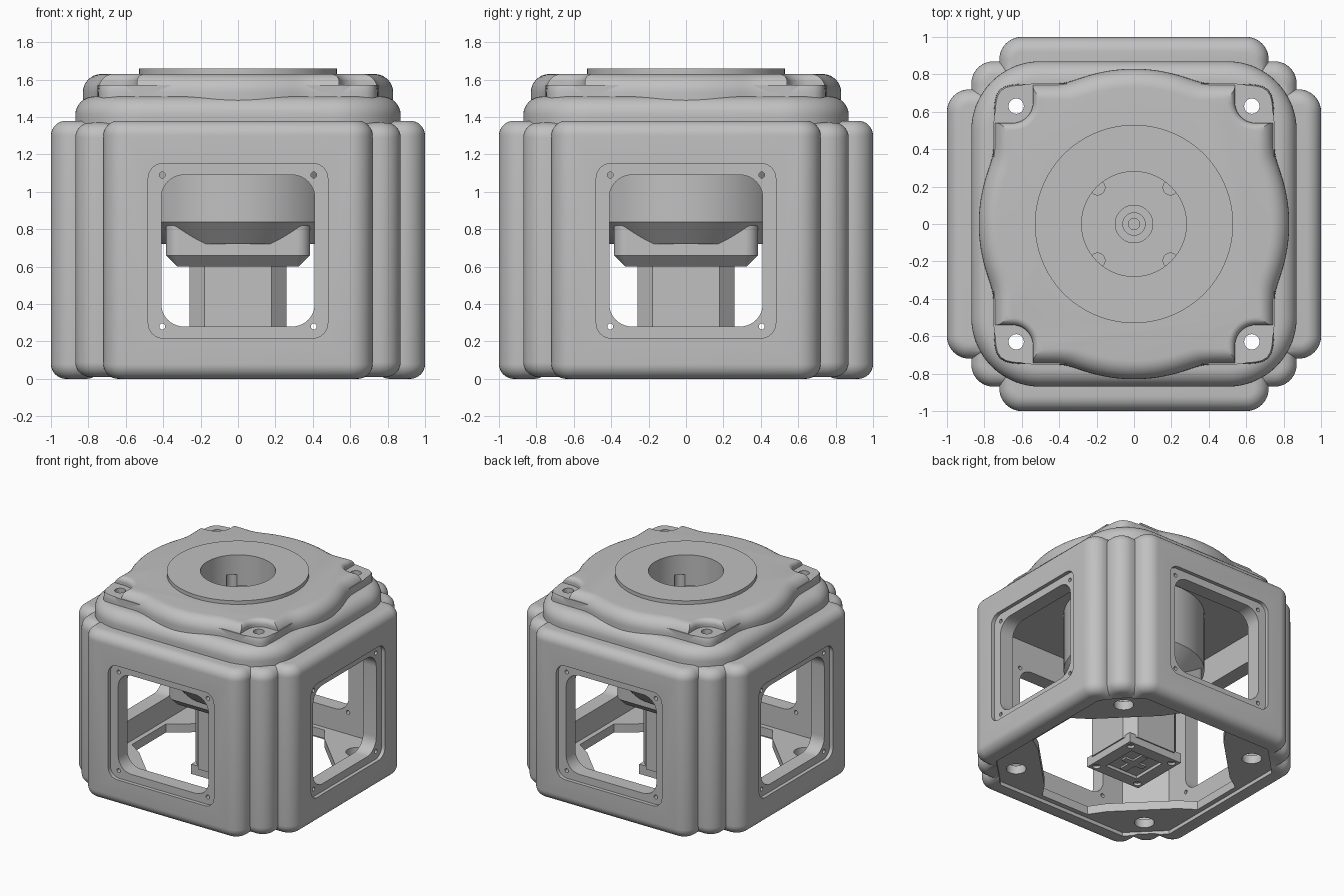
import bpy, bmesh, math
from mathutils import Matrix, Vector

cube = bpy.data.objects.get("Cube")
if cube:
    bpy.data.objects.remove(cube, do_unlink=True)

grey = bpy.data.materials.new("light grey")
grey.use_nodes = True
grey.diffuse_color = (0.53, 0.53, 0.53, 1)
grey.node_tree.nodes["Principled BSDF"].inputs["Base Color"].default_value = (0.53, 0.53, 0.53, 1)


def make(name, bm):
    bmesh.ops.recalc_face_normals(bm, faces=bm.faces)
    me = bpy.data.meshes.new(name)
    bm.to_mesh(me)
    bm.free()
    me.materials.append(grey)
    ob = bpy.data.objects.new(name, me)
    bpy.context.collection.objects.link(ob)
    return ob


def select(ob):
    bpy.ops.object.select_all(action='DESELECT')
    ob.select_set(True)
    bpy.context.view_layer.objects.active = ob


def smooth(ob, angle=32):
    select(ob)
    bpy.ops.object.shade_smooth_by_angle(angle=math.radians(angle))


def boolean(ob, cutter, op='DIFFERENCE', keep=False):
    mod = ob.modifiers.new("cut", 'BOOLEAN')
    mod.operation, mod.solver, mod.object = op, 'EXACT', cutter
    select(ob)
    bpy.ops.object.modifier_apply(modifier=mod.name)
    if not keep:
        bpy.data.objects.remove(cutter, do_unlink=True)


def loft(name, rings):
    """Skin a closed stack of equal-length point rings."""
    bm = bmesh.new()
    loops = [[bm.verts.new(p) for p in ring] for ring in rings]
    n = len(loops[0])
    for a, b in zip(loops, loops[1:]):
        for i in range(n):
            bm.faces.new((a[i], a[(i + 1) % n], b[(i + 1) % n], b[i]))
    bm.faces.new(loops[0][::-1])
    bm.faces.new(loops[-1])
    return make(name, bm)


def prism(name, outline, z0, z1):
    return loft(name, [[(x, y, z) for x, y in outline] for z in (z0, z1)])


def rounded(w, h, r, n=10):
    """Outline of a rounded rectangle with half sizes w and h."""
    pts = []
    for k, (sx, sy) in enumerate(((1, 1), (-1, 1), (-1, -1), (1, -1))):
        for i in range(n + 1):
            a = math.pi / 2 * (k + i / n)
            pts.append((sx * (w - r) + r * math.cos(a), sy * (h - r) + r * math.sin(a)))
    return pts


def four_fold(points):
    out = []
    for k in range(4):
        for x, y in points:
            v = Matrix.Rotation(k * math.pi / 2, 2) @ Vector((x, y))
            out.append((v.x, v.y))
    return out


STEPS = [math.pi / 2 * i / 8 for i in range(9)]


def fillet(z0, z1, r):
    """Pairs of height and inset for a rounded top edge."""
    return [(z0, 0)] + [(z1 - r + r * math.sin(a), r - r * math.cos(a)) for a in STEPS]


def soft_block(name, w, h, z0, z1, r=0.12, f=0.08):
    """Rounded block with softened top and bottom edges."""
    top = fillet(z0 + f, z1, f)[1:]
    layers = [(z0 + z1 - z, d) for z, d in reversed(top)] + top
    return loft(name, [[(x, y, z) for x, y in rounded(w - d, h - d, r - d)] for z, d in layers])


def cylinders(name, spots, z0, z1, segments=32):
    """Upright cylinders; each spot is x, y, radius."""
    bm = bmesh.new()
    for x, y, r in spots:
        bmesh.ops.create_cone(bm, cap_ends=True, segments=segments, radius1=r, radius2=r, depth=z1 - z0,
                              matrix=Matrix.Translation((x, y, (z0 + z1) / 2)))
    return make(name, bm)


def corners(d, r):
    return [(sx * d, sy * d, r) for sx in (-1, 1) for sy in (-1, 1)]


def square(half):
    return four_fold([(half, half)])


def turn(ob, side):
    """Lay an upright cutter through the wall on the given side."""
    ob.data.transform(Matrix.Rotation(side * math.pi / 2, 4, 'Z') @ Matrix.Translation((0, 0, 0.685))
                      @ Matrix.Rotation(math.pi / 2, 4, 'X'))
    return ob


# Housing: two crossing rounded blocks make the side panels, a third the corner posts
housing = soft_block("housing", 1, 0.72, 0, 1.38)
boolean(housing, soft_block("panels", 0.72, 1, 0, 1.38), 'UNION')
boolean(housing, soft_block("posts", 0.87, 0.87, 0.01, 1.37), 'UNION')

# Hollow inside, with a bottom flange that widens into corner tabs
inside = four_fold([(0.85, 0.6), (0.6, 0.85)])
opening = four_fold([(0.81, 0.22), (0.685, 0.305), (0.305, 0.685), (0.22, 0.81)])
boolean(housing, prism("floor_opening", opening, -0.2, 0.6))
boolean(housing, prism("underside", inside, -0.1, 0.03))
boolean(housing, prism("cavity", inside, 0.1, 1.33))
boolean(housing, cylinders("tab_holes", corners(0.63, 0.075), -0.1, 0.2))

# Framed windows with screw holes on all four sides
for side in range(4):
    boolean(housing, turn(prism("recess", rounded(0.48, 0.467, 0.08), 0.97, 1.1), side))
    boolean(housing, turn(prism("window", rounded(0.41, 0.405, 0.12), 0.7, 1.1), side))
    boolean(housing, turn(cylinders("frame_holes", corners(0.405, 0.016), 0.7, 1.1, 16), side))

# Cover: soft square base carrying a lid with round bulges
cover = loft("cover_base", [[(x, y, z) for x, y in rounded(0.87 - d, 0.87 - d, 0.37 - d, 16)]
                            for z, d in fillet(1.36, 1.51, 0.1)])
ledge = prism("lid_ledge", rounded(0.75, 0.75, 0.2), 1.45, 1.57)


def lid_radius(a):
    """Smooth blend of a circle and a rounded square."""
    c, s = abs(math.cos(a)), abs(math.sin(a))
    flat = 0.75 / (c ** 16 + s ** 16) ** (1 / 16)
    k = 80
    return math.log(math.exp(k * 0.83) + math.exp(k * flat)) / k


ANGLES = [2 * math.pi * i / 192 for i in range(192)]
lid = loft("lid", [[((lid_radius(a) - d) * math.cos(a), (lid_radius(a) - d) * math.sin(a), z) for a in ANGLES]
                   for z, d in fillet(1.48, 1.63, 0.1)])
flare = [(1.57, 0)] + [(1.59 + 0.04 * math.sin(a), 0.04 - 0.04 * math.cos(a)) for a in STEPS] + [(1.7, 0.04)]
for cx, cy, half in corners(0.74, 0.2):
    boolean(lid, loft("screw_pocket", [[(cx + x, cy + y, z) for x, y in rounded(half + d, half + d, 0.11 + d)]
                                       for z, d in flare]))

# Screw holes and central bore through the whole top
bore = cylinders("bore", corners(0.63, 0.041) + [(0, 0, 0.45)], 1.2, 1.8)
for part in (housing, cover, ledge, lid):
    boolean(part, bore, keep=True)
    smooth(part)
bpy.data.objects.remove(bore, do_unlink=True)

# Turned holder: stepped shaft seat, well, top flange and tapered bottom
profile = [(0.03, 1.3), (0.03, 1.34), (0.06, 1.34), (0.06, 1.37), (0.1, 1.37), (0.1, 1.41), (0.28, 1.41),
           (0.28, 1.66), (0.53, 1.66), (0.53, 0.84), (0.42, 0.72)]
holder = loft("holder", [[(r * math.cos(a), r * math.sin(a), z) for a in ANGLES[::2]] for r, z in profile])
boolean(holder, cylinders("motor_screw_holes", corners(0.195, 0.04), 1.36, 1.5, 20))
smooth(holder)

# Square collar with a chamfered lower edge
layers = ((0.6, 0.06), (0.66, 0), (0.82, 0))
smooth(loft("collar", [[(x, y, z) for x, y in rounded(0.385 - d, 0.385 - d, 0.07 - d)] for z, d in layers]))

# Motor body with chamfered corners, and a detailed end plate
prism("motor_body", four_fold([(0.26, 0.18), (0.18, 0.26)]), 0.08, 0.65)
plate = prism("motor_end_plate", square(0.25), 0.02, 0.1)
boolean(plate, prism("plate_recess", square(0.15), 0, 0.045))
boolean(plate, cylinders("plate_holes", corners(0.2, 0.03), 0, 0.04, 20))
prism("plate_bar", rounded(0.03, 0.13, 0.005, 1), 0.03, 0.05)
prism("plate_cross_bar", rounded(0.1, 0.025, 0.005, 1), 0.03, 0.05)
